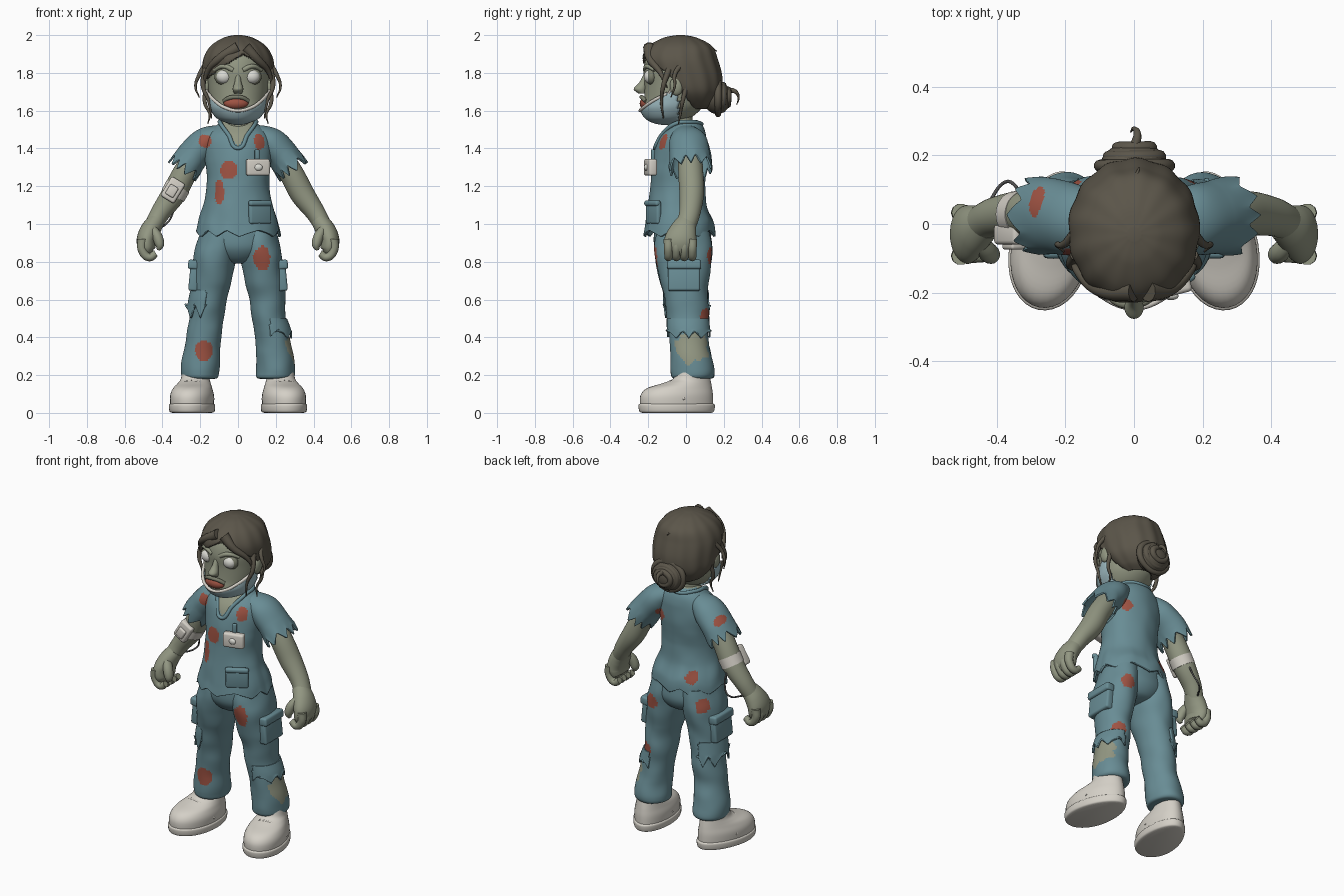
import bpy, bmesh, math
from mathutils import Vector, Matrix, Euler, noise

if "Cube" in bpy.data.objects:
    bpy.data.objects.remove(bpy.data.objects["Cube"])


def material(name, *rgb):
    m = bpy.data.materials.new(name)
    m.use_nodes = True
    m.diffuse_color = (*rgb, 1)
    m.node_tree.nodes["Principled BSDF"].inputs["Base Color"].default_value = (*rgb, 1)
    return m


SKIN = material("grey green skin", .29, .31, .225)
SHADE = material("dark skin", .19, .2, .145)
HAIR = material("brown hair", .105, .092, .068)
CLOTH = material("teal cloth", .14, .265, .3)
WOUND = material("dull red", .34, .085, .055)
WHITE = material("warm white", .66, .63, .57)
EYE = material("eye white", .7, .7, .65)
MASK = material("pale blue", .36, .52, .56)
WIRE = material("dark grey", .09, .09, .09)


def add(name, bm, mat):
    mesh = bpy.data.meshes.new(name)
    bm.to_mesh(mesh)
    bm.free()
    ob = bpy.data.objects.new(name, mesh)
    bpy.context.collection.objects.link(ob)
    mesh.materials.append(mat)
    return ob


def spline(rows, n):
    """Smooth interpolation through the rows of numbers."""
    out, last = [], len(rows) - 1
    for i in range(n):
        u = i / (n - 1) * last
        k = min(int(u), last - 1)
        t = u - k
        a, b, c, d = (rows[min(max(k + j, 0), last)] for j in (-1, 0, 1, 2))
        out.append([q + .5 * t * (r - p + t * (2*p - 5*q + 4*r - s + t * (3*(q - r) + s - p)))
                    for p, q, r, s in zip(a, b, c, d)])
    return out


def tube(name, rows, mat, side=1, seg=40, n=40, flat=False, jag=0, teeth=9, caps=True,
         wrinkle=0, ridge=0, egg=0, keep=None, thick=0):
    """Loft rings of (x, y, z, width radius, depth radius) along a path."""
    bm = bmesh.new()
    rows = spline(rows, n)
    pts = [Vector((side * r[0], r[1], r[2])) for r in rows]
    rings = []
    for i, (p, r) in enumerate(zip(pts, rows)):
        along = (pts[min(i + 1, n - 1)] - pts[max(i - 1, 0)]).normalized()
        if flat:
            along = Vector((0, 0, math.copysign(1, along.z)))
        across = along.cross(Vector((0, 1, 0))).normalized()
        up = across.cross(along)
        fade = max(0, i / (n - 1) - .7) / .3
        ring = []
        for j in range(seg):
            a = math.tau * j / seg
            v = across * r[3] * math.cos(a) * (1 - egg * up.y * math.sin(a)) + up * r[4] * math.sin(a)
            v *= 1 + wrinkle * noise.noise((p + v) * 9) + ridge * math.sin(13 * a + 4 * p.z)
            tooth = abs((teeth * j / seg + .2 * math.sin(3 * a)) % 1 - .5) * 2 - .5
            ring.append(bm.verts.new(p + v + along * jag * fade * tooth))
        rings.append(ring)
    for r0, r1 in zip(rings, rings[1:]):
        for j in range(seg):
            k = (j + 1) % seg
            bm.faces.new((r0[j], r0[k], r1[k], r1[j]))
    if caps:
        bm.faces.new(rings[0])
        if not jag:
            bm.faces.new(rings[-1])
    bmesh.ops.recalc_face_normals(bm, faces=bm.faces)
    if keep:
        gone = [f for f in bm.faces if not keep(f.calc_center_median())]
        bmesh.ops.delete(bm, geom=gone, context="FACES")
    ob = add(name, bm, mat)
    if thick:
        mod = ob.modifiers.new("thickness", "SOLIDIFY")
        mod.thickness, mod.offset = thick, -1
    return ob


def ball(name, loc, size, mat):
    bm = bmesh.new()
    bmesh.ops.create_uvsphere(bm, u_segments=28, v_segments=18, radius=1)
    bmesh.ops.transform(bm, matrix=Matrix.LocRotScale(Vector(loc), None, Vector(size)), verts=bm.verts)
    return add(name, bm, mat)


def box(name, loc, size, mat, rot=(0, 0, 0), bevel=.012):
    bm = bmesh.new()
    bmesh.ops.create_cube(bm, size=1)
    bmesh.ops.transform(bm, matrix=Matrix.LocRotScale(Vector(loc), Euler(rot), Vector(size)), verts=bm.verts)
    bmesh.ops.bevel(bm, geom=bm.edges[:], offset=bevel, segments=3, profile=.5, affect="EDGES")
    return add(name, bm, mat)


def strand(name, points, radius, mat, tip=.1, side=1, closed=False):
    cu = bpy.data.curves.new(name, "CURVE")
    cu.dimensions, cu.bevel_depth, cu.bevel_resolution = "3D", radius, 3
    cu.use_fill_caps = True
    sp = cu.splines.new("BEZIER")
    sp.bezier_points.add(len(points) - 1)
    sp.use_cyclic_u = closed
    for i, (bp, p) in enumerate(zip(sp.bezier_points, points)):
        bp.co = (side * p[0], p[1], p[2])
        bp.handle_left_type = bp.handle_right_type = "AUTO"
        bp.radius = 1 + (tip - 1) * i / (len(points) - 1)
    cu.materials.append(mat)
    bpy.context.collection.objects.link(bpy.data.objects.new(name, cu))


def paint(ob, mat, rule):
    ob.data.materials.append(mat)
    for f in ob.data.polygons:
        if rule(f.center):
            f.material_index = len(ob.data.materials) - 1


# Red stains: x, y, z, half width, half height
STAINS = [(-.05, -.18, 1.285, .045, .05), (-.1, -.18, 1.17, .026, .07), (.115, -.13, 1.44, .03, .045),
          (-.175, -.1, 1.44, .035, .035), (-.27, .05, 1.41, .035, .04), (.12, .11, 1.36, .035, .04),
          (-.12, .13, 1.04, .04, .045), (-.2, .12, .88, .045, .05), (.15, .13, .83, .04, .045),
          (.2, .11, .51, .04, .045), (.125, -.15, .82, .045, .065), (-.18, -.08, .33, .05, .055)]


def stained(c):
    rough = .8 + .7 * noise.noise(c * 28)
    return any(((c.x - x) / w)**2 + ((c.y - y) / .06)**2 + ((c.z - z) / h)**2 < 1 + .4 * (rough - .8)
               for x, y, z, w, h in STAINS)


# Shirt with V neck
shirt = tube("shirt", [(0, 0, 1.55, .07, .06), (0, 0, 1.52, .12, .09), (0, -.015, 1.47, .17, .12),
                       (0, -.027, 1.4, .182, .138), (0, -.035, 1.3, .17, .145), (0, -.045, 1.2, .168, .145),
                       (0, -.045, 1.1, .185, .155), (0, -.035, 1.01, .212, .18), (0, -.035, .95, .225, .187)],
             CLOTH, seg=110, n=90, flat=True, jag=.035, wrinkle=.04, thick=.012)
paint(shirt, SKIN, lambda c: c.y < 0 and c.z > 1.41 + 1.2 * abs(c.x))
paint(shirt, WOUND, stained)
strand("collar", [(0, -.165, 1.402), (.05, -.128, 1.472), (.092, -.055, 1.532), (.085, .03, 1.54),
                  (0, .082, 1.53), (-.085, .03, 1.54), (-.092, -.055, 1.532), (-.05, -.128, 1.472)],
       .011, CLOTH, tip=1, closed=True)
box("shirt_pocket", (.115, -.172, 1.06), (.13, .03, .12), CLOTH, (0, 0, .52))
box("shirt_pocket_flap", (.117, -.178, 1.11), (.135, .032, .03), CLOTH, (0, 0, .52))
box("badge", (.105, -.188, 1.3), (.125, .045, .088), WHITE, (0, 0, .25))
ball("badge_emblem", (.108, -.21, 1.3), (.022, .012, .018), EYE)
box("badge_clip", (.1, -.175, 1.365), (.025, .02, .06), CLOTH, (0, 0, .2), .006)

# Trousers
hips = tube("hips", [(0, -.02, 1.02, .18, .14), (0, -.02, .95, .2, .15), (0, -.015, .87, .19, .15),
                     (0, -.01, .81, .12, .11), (0, -.01, .79, .05, .05)], CLOTH, seg=80, n=30, flat=True)
paint(hips, WOUND, stained)
for s, label in ((1, "left"), (-1, "right")):
    leg = tube(label + "_trouser_leg",
               [(.1, -.015, .96, .1, .14), (.118, -.015, .85, .113, .152), (.14, -.01, .7, .105, .13),
                (.156, 0, .6, .095, .116), (.165, .01, .5, .09, .112), (.182, .015, .4, .094, .103),
                (.195, .025, .3, .098, .108), (.2, .034, .22, .102, .118), (.2, .034, .185, .094, .108),
                (.2, .034, .18, .06, .07)],
               CLOTH, s, seg=80, n=90, flat=True, wrinkle=.07)
    if s > 0:
        paint(leg, SKIN, lambda c: ((c.x - .28)/.085)**2 + ((c.y - .03)/.1)**2 + ((c.z - .36)/.085)**2
              < 1 + noise.noise(c * 22))
    paint(leg, WOUND, stained)
    box(label + "_cargo_pocket", (s * .232, -.01, .72), (.05, .17, .15), CLOTH, (0, s * -.1, 0))
    box(label + "_cargo_flap", (s * .236, -.01, .785), (.056, .18, .05), CLOTH, (0, s * -.1, 0))

    # Shoes
    turn = Matrix.Translation((s * .23, 0, 0)) @ Matrix.Rotation(s * .19, 4, "Z")
    for part, rows in (("sole", [(0, -.05, 0, .1, .185), (0, -.05, .008, .115, .2), (0, -.05, .04, .118, .205),
                                 (0, -.05, .05, .108, .195)]),
                       ("shoe", [(0, -.05, .03, .11, .196), (0, -.05, .09, .112, .195), (0, -.035, .13, .1, .175),
                                 (0, .005, .157, .085, .13), (0, .03, .18, .075, .1), (0, .035, .22, .07, .085)])):
        tube(f"{label}_{part}", rows, WHITE, n=26, flat=True, egg=.12).data.transform(turn)
    strand(label + "_shoe_seam", [turn @ Vector(p) for p in
           ((-.108, -.03, .07), (-.08, -.07, .138), (0, -.085, .166), (.08, -.07, .138), (.108, -.03, .07))],
           .007, WHITE, tip=1)

    # Sleeves, arms and hands
    sleeve = tube(label + "_sleeve", [(.09, 0, 1.48, .05, .07), (.165, .01, 1.435, .082, .1),
                                      (.23, .02, 1.37, .085, .108), (.28, .025, 1.3, .09, .115)],
                  CLOTH, s, seg=90, n=50, jag=.06, teeth=10, wrinkle=.05, thick=.01)
    paint(sleeve, WOUND, stained)
    tube(label + "_arm", [(.18, .02, 1.42, .06, .06), (.275, .025, 1.28, .064, .066), (.34, .03, 1.16, .064, .065),
                          (.41, .02, 1.06, .052, .056), (.45, 0, .99, .046, .052)], SKIN, s)
    tube(label + "_palm", [(.43, .005, 1.02, .045, .05), (.465, -.015, .965, .053, .072),
                           (.485, -.03, .91, .052, .085), (.478, -.035, .86, .042, .075),
                           (.465, -.035, .84, .02, .04)], SKIN, s)
    tube(label + "_thumb", [(.455, -.05, .98, .02, .025), (.428, -.08, .935, .027, .03),
                            (.415, -.09, .89, .024, .026), (.422, -.09, .862, .008, .01)], SKIN, s, seg=20, n=20)
    for i in range(4):
        y = -.093 + .042 * i
        strand(f"{label}_finger_{i + 1}", [(.505, y, .92), (.505, y, .86), (.47, y, .824), (.435, y, .845)],
               .027, SKIN, .7, s)

    # Eyes, ears and mask straps
    ball(label + "_eyelid", (s * .075, -.182, 1.78), (.05, .03, .045), SHADE)
    ball(label + "_eye", (s * .075, -.193, 1.78), (.04, .03, .036), EYE)
    strand(label + "_brow", [(s * x, y, z) for x, y, z in
                             ((.025, -.215, 1.815), (.075, -.207, 1.835), (.125, -.165, 1.815))], .014, SKIN, .7)
    ball(label + "_ear", (s * .168, -.05, 1.73), (.022, .036, .05), SKIN)
    strand(label + "_mask_strap", [(.155, -.1, 1.68), (.17, -.07, 1.72), (.172, -.03, 1.75)], .006, WHITE, 1, s)

    # Loose locks of hair
    strand(label + "_fringe", [(s * .02 + .02, -.195, 1.935), (s * .1, -.19, 1.875), (s * .165, -.135, 1.8),
                               (s * .18, -.1, 1.72)], .032, HAIR)
    strand(label + "_front_lock", [(.17, -.09, 1.82), (.185, -.12, 1.73), (.155, -.13, 1.65), (.14, -.12, 1.56)],
           .017, HAIR, .2, s)
    strand(label + "_outer_lock", [(.175, -.03, 1.84), (.205, -.06, 1.79), (.225, -.06, 1.73), (.205, -.08, 1.67)],
           .015, HAIR, .2, s)
    strand(label + "_rear_lock", [(.17, 0, 1.72), (.175, -.02, 1.64), (.15, -.03, 1.58), (.16, -.04, 1.53)],
           .014, HAIR, .2, s)

# Torn cloth edges
tube("right_thigh_tear", [(.152, 0, .65, .1, .122), (.16, 0, .6, .103, .123), (.167, .005, .54, .106, .122)], CLOTH,
     -1, seg=60, n=20, flat=True, jag=.08, teeth=7, caps=False, keep=lambda c: c.x < -.17, thick=.01)
tube("left_knee_tear", [(.168, .01, .5, .091, .112), (.176, .012, .46, .099, .114), (.182, .015, .42, .105, .116)],
     CLOTH, 1, seg=60, n=20, flat=True, jag=.05, teeth=8, caps=False, keep=lambda c: c.x > .17, thick=.01)

# Head and face
tube("neck", [(0, -.03, 1.63, .07, .07), (0, -.03, 1.55, .066, .064), (0, -.02, 1.47, .08, .07)], SKIN, n=16)
tube("head", [(0, -.1, 1.535, .03, .04), (0, -.09, 1.56, .095, .11), (0, -.075, 1.61, .135, .155),
              (0, -.06, 1.66, .15, .162), (0, -.05, 1.74, .16, .17), (0, -.04, 1.82, .165, .185),
              (0, -.03, 1.9, .145, .17), (0, -.03, 1.96, .08, .1), (0, -.03, 1.98, .02, .02)], SKIN, flat=True)
tube("nose", [(0, -.205, 1.79, .014, .02), (0, -.225, 1.75, .018, .022), (0, -.243, 1.715, .028, .034),
              (0, -.23, 1.69, .02, .02)], SKIN, seg=24, n=20, flat=True)
ball("mouth", (-.01, -.21, 1.638), (.066, .035, .033), WOUND)
strand("upper_lip", [(-.075, -.205, 1.65), (-.045, -.23, 1.668), (-.01, -.236, 1.672),
                     (.025, -.23, 1.668), (.055, -.212, 1.65)], .011, SHADE, 1)

# Face mask pulled under the mouth
tube("mask", [(0, -.1, 1.525, .02, .03), (0, -.095, 1.535, .06, .08), (0, -.088, 1.56, .113, .13),
              (0, -.075, 1.61, .15, .17), (0, -.06, 1.66, .165, .175), (0, -.055, 1.71, .17, .18)], MASK,
     seg=72, n=50, flat=True, keep=lambda c: c.y < -.04 and c.z < 1.6 + 3.5 * c.x**2, thick=.01)
strand("mask_edge", [(-.158, -.1, 1.69), (-.12, -.178, 1.65), (-.07, -.224, 1.617), (0, -.243, 1.6),
                     (.07, -.224, 1.617), (.12, -.178, 1.65), (.158, -.1, 1.69)], .009, WHITE, 1)

# Hair cap, bun and stray curls
tube("hair_cap", [(0, -.03, 2, .02, .02), (0, -.03, 1.985, .08, .09), (0, -.03, 1.94, .148, .168),
                  (0, -.033, 1.87, .185, .2), (0, -.01, 1.78, .19, .2), (0, .01, 1.7, .178, .175),
                  (0, .03, 1.64, .13, .12), (0, .04, 1.61, .08, .07)], HAIR, seg=104, n=70, flat=True, ridge=.014,
     keep=lambda c: c.z > 1.91 - .7 * abs(c.x - .03) or c.y > -.02 - .7 * (c.z - 1.7), thick=.025)
ball("bun", (0, .165, 1.67), (.1, .075, .088), HAIR)
for i in range(3):
    w, z = .1 - .026 * i, .086 - .024 * i
    strand(f"bun_twist_{i + 1}", [(w * math.cos(a), .17 + .026 * i, 1.67 + z * math.sin(a))
                                  for a in (0, 1.05, 2.1, 3.14, 4.19, 5.24)], .02, HAIR, .8, closed=True)
strand("bun_curl", [(0, .22, 1.71), (.01, .262, 1.7), (0, .278, 1.67), (-.01, .268, 1.63)], .016, HAIR)
strand("crown_curl", [(-.02, .06, 1.95), (0, .12, 1.935), (.015, .165, 1.915)], .02, HAIR)

# Drip line taped to the right arm
box("arm_device", (-.345, -.03, 1.18), (.085, .06, .12), WHITE, (0, .55, 0))
box("arm_device_cap", (-.35, -.062, 1.175), (.05, .025, .06), WHITE, (0, .55, 0), .008)
tube("arm_tape", [(.317, .028, 1.2, .068, .069), (.345, .028, 1.15, .067, .068)], WHITE, -1, n=6)
strand("drip_tube", [(-.34, .08, 1.13), (-.345, .11, 1.06), (-.38, .12, 1), (-.43, .05, .985)], .005, WIRE, 1)

# Smooth shading that keeps hard edges
bpy.ops.object.select_all(action="DESELECT")
for ob in bpy.context.collection.objects:
    if ob.type == "MESH":
        ob.select_set(True)
        bpy.context.view_layer.objects.active = ob
bpy.ops.object.shade_smooth_by_angle(angle=math.radians(50))
